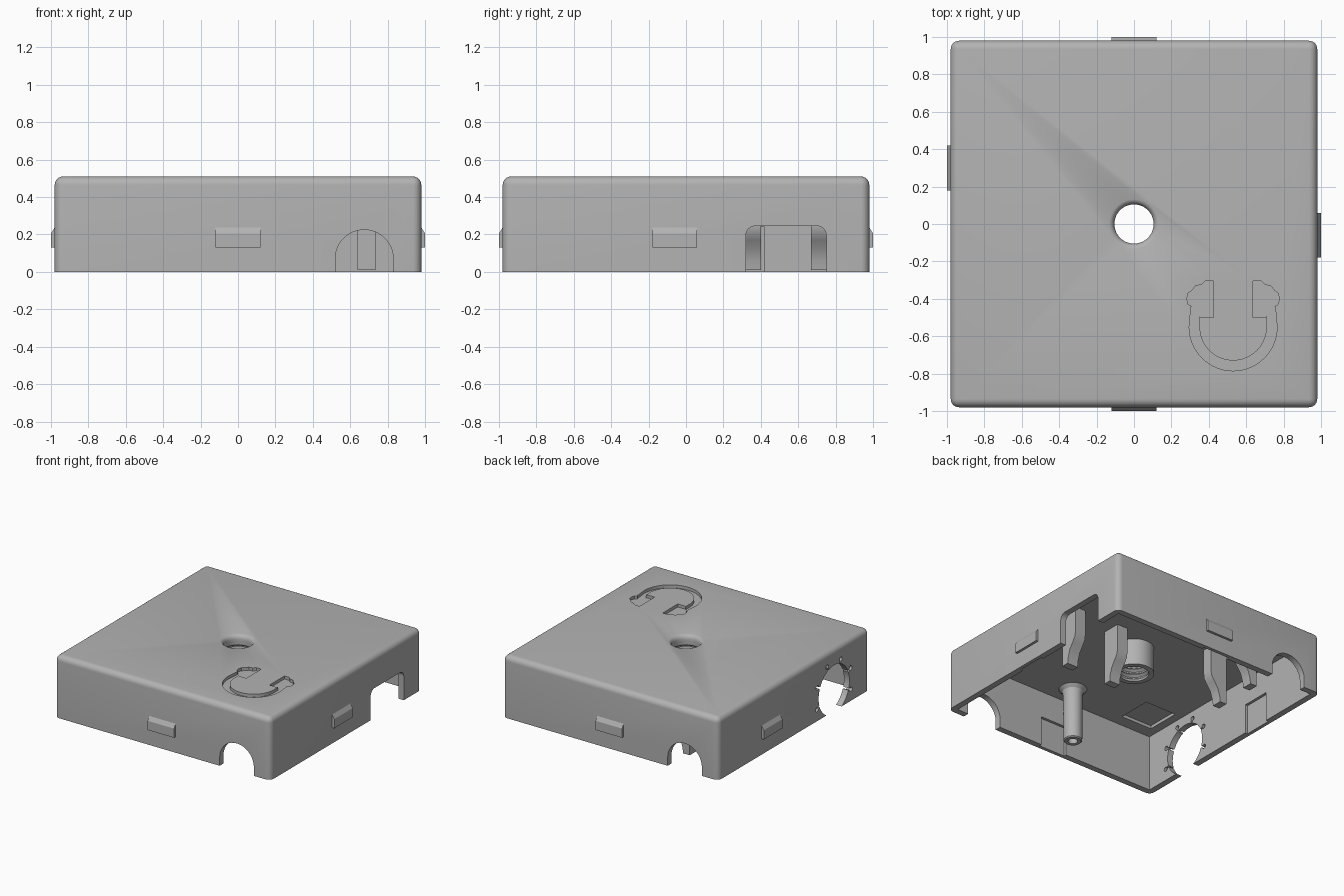
import bpy, bmesh, math
from mathutils import Matrix, Vector

if "Cube" in bpy.data.objects:
    bpy.data.objects.remove(bpy.data.objects["Cube"])

grey = bpy.data.materials.new("plastic_grey")
grey.use_nodes = True
grey.diffuse_color = (0.45, 0.45, 0.45, 1)
grey.node_tree.nodes["Principled BSDF"].inputs["Base Color"].default_value = (0.45, 0.45, 0.45, 1)

OUT, TOP, WALL, CEIL = 0.98, 0.51, 0.93, 0.455


def finish(bm, name):
    bmesh.ops.recalc_face_normals(bm, faces=bm.faces)
    mesh = bpy.data.meshes.new(name)
    bm.to_mesh(mesh)
    bm.free()
    mesh.materials.append(grey)
    ob = bpy.data.objects.new(name, mesh)
    bpy.context.collection.objects.link(ob)
    return ob


def box(name, lo, hi):
    bm = bmesh.new()
    bmesh.ops.create_cube(bm, size=1)
    for v in bm.verts:
        v.co = [l + (c + 0.5) * (h - l) for c, l, h in zip(v.co, lo, hi)]
    return finish(bm, name)


def prism(name, pts, lo, hi, place):
    """Extrude a 2D outline between two depths, place(u, v, depth) gives the point."""
    bm = bmesh.new()
    a = [bm.verts.new(place(u, v, lo)) for u, v in pts]
    b = [bm.verts.new(place(u, v, hi)) for u, v in pts]
    bm.faces.new(a)
    bm.faces.new(b)
    for i in range(len(pts)):
        j = (i + 1) % len(pts)
        bm.faces.new((a[i], a[j], b[j], b[i]))
    return finish(bm, name)


def lathe(name, pts, x=0, y=0, steps=48, closed=True):
    """Spin a closed (r, z) outline about a vertical axis."""
    bm = bmesh.new()
    vs = [bm.verts.new((r, 0, z)) for r, z in pts]
    es = [bm.edges.new((vs[i], vs[(i + 1) % len(vs)])) for i in range(len(vs))]
    bmesh.ops.spin(bm, geom=vs + es, cent=(0, 0, 0), axis=(0, 0, 1),
                   angle=math.tau, steps=steps, use_merge=True)
    bmesh.ops.remove_doubles(bm, verts=bm.verts, dist=1e-5)
    bmesh.ops.translate(bm, verts=bm.verts, vec=(x, y, 0))
    return finish(bm, name)


def arc(cx, cy, r, a0, a1, n=20):
    return [(cx + r * math.cos(math.radians(a0 + (a1 - a0) * i / n)),
             cy + r * math.sin(math.radians(a0 + (a1 - a0) * i / n))) for i in range(n + 1)]


def apply(ob):
    dg = bpy.context.evaluated_depsgraph_get()
    mesh = bpy.data.meshes.new_from_object(ob.evaluated_get(dg))
    ob.modifiers.clear()
    ob.data = mesh


def cut(ob, *tools):
    for t in tools:
        m = ob.modifiers.new("cut", "BOOLEAN")
        m.operation, m.solver, m.object = "DIFFERENCE", "EXACT", t
        apply(ob)
        bpy.data.objects.remove(t)


def smooth(ob):
    bpy.ops.object.select_all(action="DESELECT")
    ob.select_set(True)
    bpy.context.view_layer.objects.active = ob
    bpy.ops.object.shade_smooth_by_angle(angle=math.radians(30))


along_x = lambda u, v, d: (d, u, v)
along_y = lambda u, v, d: (u, d, v)
along_z = lambda u, v, d: (u, v, d)

# Rounded cover, open underneath
bm = bmesh.new()
bmesh.ops.create_cube(bm, size=1)
for v in bm.verts:
    v.co = (v.co.x * 2 * OUT, v.co.y * 2 * OUT, (v.co.z + 0.5) * TOP)
round_edges = [e for e in bm.edges if any(v.co.z > 0.1 for v in e.verts)]
bmesh.ops.bevel(bm, geom=round_edges, offset=0.045, segments=6, profile=0.5, affect="EDGES")
cover = finish(bm, "cover")
cut(cover, box("inside", (-WALL, -WALL, -0.2), (WALL, WALL, CEIL)))

# Cable openings: two arches, a rounded slot and a large round port
def arch(x, y0, y1):
    pts = [(x + 0.155, -0.1)] + arc(x, 0.07, 0.155, 0, 180, 32) + [(x - 0.155, -0.1)]
    return prism("arch", pts, y0, y1, along_y)


slot = [(0.75, -0.1)] + arc(0.70, 0.195, 0.05, 0, 90, 8) + arc(0.37, 0.195, 0.05, 90, 180, 8) + [(0.32, -0.1)]
PY, PZ, PR = -0.52, 0.175, 0.2
cut(cover, arch(0.675, -1.1, -0.9), arch(-0.675, 0.9, 1.1),
    prism("slot", slot, 0.9, 1.1, along_x),
    prism("port", arc(PY, PZ, PR, 0, 354, 59), -1.1, -0.9, along_x))

# Keyhole slits around the round port
for deg in range(-20, 201, 44):
    slit = [(PR - 0.02, 0.007)] + arc(PR + 0.035, 0, 0.018, 157, -157, 14) + [(PR - 0.02, -0.007)]
    a = math.radians(deg)
    pts = [(PY + u * math.cos(a) - v * math.sin(a), PZ + u * math.sin(a) + v * math.cos(a)) for u, v in slit]
    cut(cover, prism("slit", pts, -1.1, -0.9, along_x))

# Snap clips outside with pockets behind them
for side, deg, t in (("right", 0, -0.06), ("back", 90, 0), ("left", 180, -0.30), ("front", -90, 0)):
    rot = Matrix.Rotation(math.radians(deg), 4, "Z")
    pocket = box("pocket", (0.9, t - 0.12, -0.1), (0.952, t + 0.12, 0.24))
    pocket.data.transform(rot)
    cut(cover, pocket)
    outline = [(0.965, 0.13), (1.0, 0.13), (1.0, 0.205), (0.98, 0.238), (0.965, 0.238)]
    clip = prism(side + "_clip", outline, t - 0.12, t + 0.12, along_y)
    clip.data.transform(rot @ Matrix.Identity(4))

# Central hole with a flared mouth
cut(cover, lathe("hole", [(0, 0.4), (0.105, 0.4), (0.105, 0.475), (0.109, 0.492),
                          (0.12, 0.505), (0.135, 0.511), (0.135, 0.6), (0, 0.6)]))

# Engraved headset symbol
IX, IY = 0.53, -0.55
band = [(IX - 0.225, -0.44)] + arc(IX, IY, 0.235, 180, 360, 32) + [(IX + 0.225, -0.44)]
band += [(IX + 0.18, -0.44)] + arc(IX, IY, 0.18, 360, 180, 32) + [(IX - 0.18, -0.44)]
cut(cover, prism("band", band, TOP - 0.025, 0.6, along_z))
cup = [(0.105, -0.5), (0.17, -0.5), (0.185, -0.49), (0.22, -0.44), (0.24, -0.43), (0.248, -0.40),
       (0.24, -0.37), (0.22, -0.355), (0.20, -0.33), (0.17, -0.325), (0.15, -0.305), (0.105, -0.305)]
for s in (-1, 1):
    cut(cover, prism("cup", [(IX + s * u, v) for u, v in cup], TOP - 0.025, 0.6, along_z))

# Shallow square recess in the ceiling
cut(cover, box("recess", (-0.86, -0.83, 0.4), (-0.58, -0.55, 0.48)))
smooth(cover)

# Threaded boss below the central hole
thread = [(0.105, CEIL + 0.01)]
for i in range(4):
    z = 0.43 - i * 0.045
    thread += [(0.105, z), (0.125, z - 0.015), (0.125, z - 0.025), (0.105, z - 0.04)]
boss = lathe("threaded_boss", [(0.15, CEIL + 0.01)] + thread + [(0.11, 0.24), (0.15, 0.24)])
smooth(boss)

# Hollow screw post with a flared root
post = lathe("screw_post", [(0.036, 0.15), (0.036, 0.01), (0.062, 0.01), (0.07, 0.018), (0.073, 0.40),
                            (0.08, 0.43), (0.105, CEIL), (0.105, CEIL + 0.01), (0, CEIL + 0.01), (0, 0.15)],
             -0.04, -0.755, 32)
smooth(post)

# Board support ribs, curved on one side
rib = [(-0.03, CEIL + 0.01), (-0.03, 0.01), (0.03, 0.01), (0.036, 0.06), (0.055, 0.12),
       (0.09, 0.17), (0.115, 0.21), (0.12, 0.25), (0.12, CEIL + 0.01)]
for i, x in enumerate((0.28, 0.688)):
    smooth(prism(f"right_rib_{i + 1}", [(0.08 + u, z) for u, z in rib], x - 0.048, x + 0.048, along_x))
for i, y in enumerate((0.36, 0.71)):
    smooth(prism(f"left_rib_{i + 1}", [(-0.53 + u, z) for u, z in rib], y - 0.042, y + 0.042, along_y))
